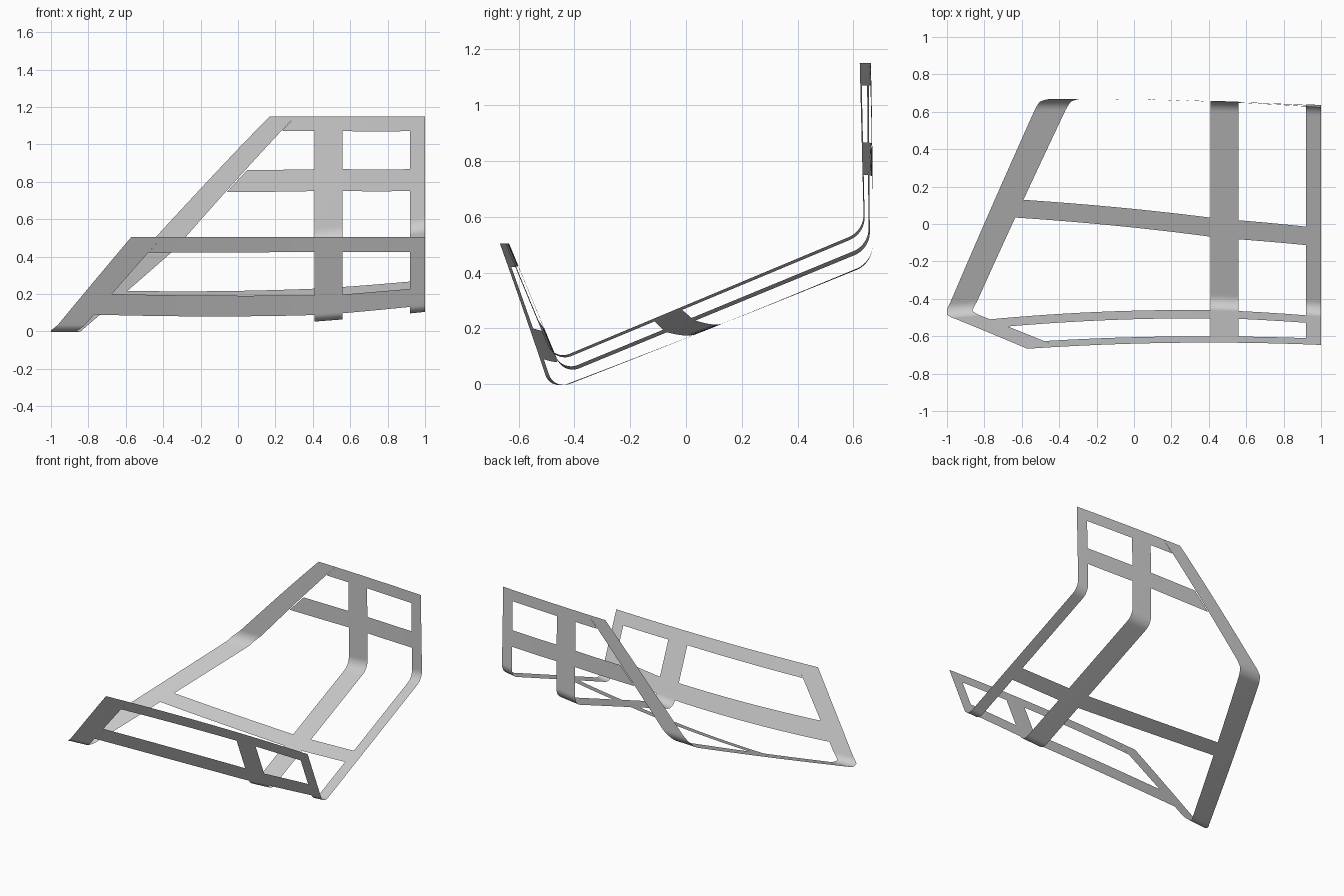
import bpy
from mathutils import Vector

if "Cube" in bpy.data.objects:
    bpy.data.objects.remove(bpy.data.objects["Cube"])

FILLET = 0.06


# Folded, gently bowed sheet: front panel, sloping floor, upright back
def corners(x):
    f = 0.0425 * (x + 0.61) ** 2 - 0.0025
    s = 0.40 + 0.012 * (x + 0.5)
    fy = -0.632 - 0.035 * (x - 0.4) ** 2
    zb = (f + s * (fy + 0.6275)) / (1 + 0.415 * s)
    yc = 0.668 - 0.018 * (x + 0.3) ** 2
    a = Vector((x, fy - 0.415 * 0.005, 0.505))
    b = Vector((x, fy - 0.415 * (zb - 0.5), zb))
    c = Vector((x, yc, f + s * (yc + 0.42)))
    d = Vector((x, 0.668 - 0.027 * (x + 0.3) ** 2, 1.15))
    return a, b, c, d


# t runs 0-1 over the front, 1-2 over the floor, 2-3 up the back
def surface(x, t):
    x = max(-1, min(1, x))
    p = corners(x)
    i = min(int(t), 2)
    pos = p[i].lerp(p[i + 1], t - i)
    for k, w in ((1, 0.707), (2, 0.83)):
        dist = (pos - p[k]).length
        if abs(t - k) < 1 and dist < FILLET:
            u = 0.5 + 0.5 * dist / FILLET * (1 if t > k else -1)
            q0 = p[k] + (p[k - 1] - p[k]).normalized() * FILLET
            q2 = p[k] + (p[k + 1] - p[k]).normalized() * FILLET
            b0, b1, b2 = (1 - u) ** 2, 2 * w * u * (1 - u), u * u
            return (q0 * b0 + p[k] * b1 + q2 * b2) / (b0 + b1 + b2)
    return pos


# Convert a height (front, back) or depth (floor) at x into t
def front(x, z):
    a, b, c, d = corners(x)
    return x, (a.z - z) / (a.z - b.z)


def floor(x, y):
    a, b, c, d = corners(x)
    return x, 1 + (y - b.y) / (c.y - b.y)


def back(x, z):
    a, b, c, d = corners(x)
    return x, 2 + (z - c.z) / (d.z - c.z)


def make_sheet(name, rows):
    n = len(rows[0])
    verts = [surface(x, t) for row in rows for x, t in row]
    faces = [(j * n + i, j * n + i + 1, (j + 1) * n + i + 1, (j + 1) * n + i)
             for j in range(len(rows) - 1) for i in range(n - 1)]
    me = bpy.data.meshes.new(name)
    me.from_pydata(verts, [], faces)
    me.polygons.foreach_set("use_smooth", [True] * len(faces))
    bpy.context.collection.objects.link(bpy.data.objects.new(name, me))


def mix(a, b, u):
    return a + (b - a) * u


# Post: edge positions at the four profile corners, dense rows at folds
def post(name, left, right):
    ts = {i / 10 for i in range(31)}
    ts |= {1 + i * 0.0125 for i in range(-10, 6)}
    ts |= {2 + i * 0.0125 for i in range(-5, 10)}
    rows = []
    for t in sorted(ts):
        i = min(int(t), 2)
        xl = mix(left[i], left[i + 1], t - i)
        xr = mix(right[i], right[i + 1], t - i)
        rows.append([(mix(xl, xr, k / 4), t) for k in range(5)])
    make_sheet(name, rows)


# Bar: four corners, lower-left, lower-right, upper-left, upper-right
def bar(name, ll, lr, ul, ur, n=16):
    rows = []
    for v in (0, 0.5, 1):
        l = [mix(a, b, v) for a, b in zip(ll, ul)]
        r = [mix(a, b, v) for a, b in zip(lr, ur)]
        rows.append([(mix(l[0], r[0], i / n), mix(l[1], r[1], i / n))
                     for i in range(n + 1)])
    make_sheet(name, rows)


# Posts
post("left_post", (-0.57, -1.01, -0.505, 0.17), (-0.405, -0.865, -0.338, 0.306))
post("middle_post", [0.41] * 4, [0.56] * 4)
post("right_post", [0.92] * 4, [1.0] * 4)

# Front panel bars
bar("front_top_bar_left", front(-0.48, 0.42), front(0.41, 0.425), (-0.405, 0), (0.41, 0))
bar("front_top_bar_right", front(0.56, 0.425), front(0.92, 0.425), (0.56, 0), (0.92, 0))
bar("front_low_bar_left", front(-0.78, 0.09), front(0.41, 0.087),
    front(-0.68, 0.2), front(0.41, 0.193))
bar("front_low_bar_right", front(0.56, 0.095), front(0.92, 0.13),
    front(0.56, 0.197), front(0.92, 0.227))

# Floor cross bars
bar("floor_bar_left", floor(-0.645, 0.035), floor(0.41, -0.068),
    floor(-0.602, 0.13), floor(0.41, 0.034))
bar("floor_bar_right", floor(0.56, -0.082), floor(0.92, -0.113),
    floor(0.56, 0.02), floor(0.92, -0.014))

# Back panel bars
bar("back_mid_bar_left", back(-0.06, 0.745), back(0.41, 0.75),
    back(0.05, 0.863), back(0.41, 0.866))
bar("back_mid_bar_right", back(0.56, 0.75), back(0.92, 0.75),
    back(0.56, 0.867), back(0.92, 0.867))
bar("back_top_bar_left", back(0.235, 1.07), back(0.41, 1.07), (0.306, 3), (0.41, 3))
bar("back_top_bar_right", back(0.56, 1.07), back(0.92, 1.07), (0.56, 3), (0.92, 3))
